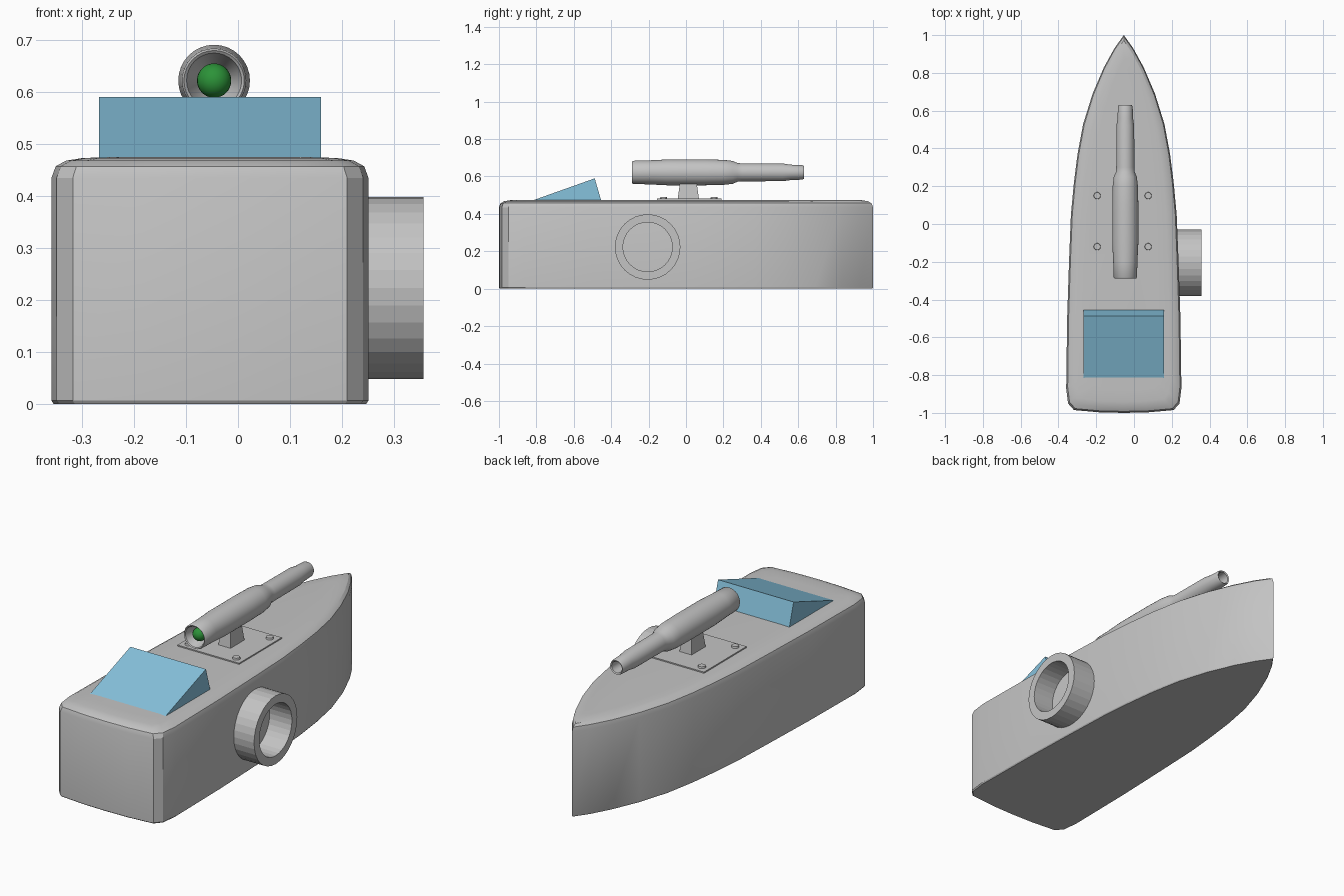
import bpy, bmesh, math
from mathutils import Matrix

if "Cube" in bpy.data.objects:
    bpy.data.objects.remove(bpy.data.objects["Cube"])

CX = -0.054   # hull centre line
GX, GZ = -0.046, 0.622   # gun axis


def material(name, rgb):
    m = bpy.data.materials.new(name)
    m.diffuse_color = (*rgb, 1)
    m.use_nodes = True
    m.node_tree.nodes["Principled BSDF"].inputs["Base Color"].default_value = m.diffuse_color
    return m


GREY = material("light grey", (0.55, 0.55, 0.55))
BLUE = material("glass blue", (0.24, 0.54, 0.72))
GREEN = material("green", (0.025, 0.29, 0.04))


def finish(name, bm, mat, smooth=None):
    bmesh.ops.recalc_face_normals(bm, faces=bm.faces)
    me = bpy.data.meshes.new(name)
    bm.to_mesh(me)
    bm.free()
    ob = bpy.data.objects.new(name, me)
    bpy.context.collection.objects.link(ob)
    me.materials.append(mat)
    if smooth:
        bpy.ops.object.select_all(action='DESELECT')
        ob.select_set(True)
        bpy.context.view_layer.objects.active = ob
        bpy.ops.object.shade_smooth_by_angle(angle=math.radians(smooth))
    return ob


def loft(name, rings, mat, smooth=None):
    """Skin equal-length closed rings and cap both ends."""
    bm = bmesh.new()
    vs = [[bm.verts.new(p) for p in r] for r in rings]
    n = len(vs[0])
    for a, b in zip(vs, vs[1:]):
        for i in range(n):
            j = (i + 1) % n
            bm.faces.new((a[i], a[j], b[j], b[i]))
    bm.faces.new(vs[0])
    bm.faces.new(vs[-1])
    return finish(name, bm, mat, smooth)


def lathe(name, profile, origin, axis, mat, sides=32, closed=False, smooth=None):
    """Turn (position, radius) pairs around the x or y axis."""
    bm = bmesh.new()
    pts = profile + profile[:1] if closed else profile
    vs = [bm.verts.new((0, r, t)) for t, r in pts]
    es = [bm.edges.new(e) for e in zip(vs, vs[1:])]
    bmesh.ops.spin(bm, geom=vs + es, cent=(0, 0, 0), axis=(0, 0, 1),
                   angle=2 * math.pi, steps=sides)
    bmesh.ops.remove_doubles(bm, verts=bm.verts, dist=1e-5)
    turn = Matrix.Rotation(math.pi / 2, 4, 'Y') if axis == 'X' else Matrix.Rotation(-math.pi / 2, 4, 'X')
    bmesh.ops.transform(bm, matrix=Matrix.Translation(origin) @ turn, verts=bm.verts)
    return finish(name, bm, mat, smooth)


def rect(x0, x1, y0, y1, z):
    return [(x0, y0, z), (x1, y0, z), (x1, y1, z), (x0, y1, z)]


# Hull: mirrored outline lofted upward, with a rounded deck edge
half = [(0.13, -0.997), (0.264, -0.985), (0.295, -0.95), (0.305, -0.87), (0.30, -0.5),
        (0.29, -0.2), (0.28, 0.05), (0.264, 0.22), (0.245, 0.37), (0.215, 0.53),
        (0.165, 0.69), (0.105, 0.83), (0.05, 0.93)]
outline = [(0, -1)] + half + [(0, 1)] + [(-x, y) for x, y in reversed(half)]
levels = [(0.004, 0), (0, 0.006), (0, 0.435), (0.008, 0.457), (0.028, 0.468), (0.06, 0.473), (0.12, 0.475)]
loft("hull", [[(CX + x * (1 - d / 0.305), y * (1 - d), z) for x, y in outline]
              for d, z in levels], GREY, 25)

# Windshield wedge
wedge = [(-0.82, 0.472), (-0.488, 0.59), (-0.45, 0.46), (-0.82, 0.46)]
loft("windshield", [[(x, y, z) for y, z in wedge] for x in (-0.268, 0.16)], BLUE)

# Round collar on the right side
lathe("side_collar", [(0.20, 0.175), (0.357, 0.175), (0.357, 0.132), (0.20, 0.132)],
      (0, -0.205, 0.223), 'X', GREY, closed=True)

# Gun mount: plate, bolts and pedestal
loft("mount_plate", [rect(-0.235, 0.115, -0.155, 0.19, z) for z in (0.465, 0.481)], GREY)
for i, bx in enumerate((-0.195, 0.075)):
    for j, by in enumerate((-0.12, 0.15)):
        bm = bmesh.new()
        bmesh.ops.create_cone(bm, cap_ends=True, segments=16, radius1=0.021, radius2=0.017,
                              depth=0.02, matrix=Matrix.Translation((bx, by, 0.48)))
        finish(f"mount_bolt_{i}{j}", bm, GREY)
loft("pedestal", [rect(GX - 0.035, GX + 0.035, -0.045, 0.07, 0.475),
                  rect(GX - 0.025, GX + 0.025, -0.03, 0.055, 0.58)], GREY)

# Gun: turned body with hollow muzzle and recessed rear
lathe("gun_barrel", [(-0.2, 0), (-0.21, 0.028), (-0.265, 0.048), (-0.284, 0.053), (-0.288, 0.058),
                     (-0.282, 0.062), (-0.2, 0.064), (-0.1, 0.069), (0.1, 0.069), (0.2, 0.067),
                     (0.25, 0.061), (0.275, 0.05), (0.3, 0.048), (0.52, 0.047), (0.56, 0.041),
                     (0.62, 0.039), (0.63, 0.035), (0.626, 0.029), (0.5, 0.026), (0.5, 0)],
      (GX, 0, GZ), 'Y', GREY, smooth=35)

# Green sight ball in the rear recess
bm = bmesh.new()
bmesh.ops.create_uvsphere(bm, u_segments=24, v_segments=16, radius=0.033,
                          matrix=Matrix.Translation((GX, -0.245, GZ)))
finish("sight_ball", bm, GREEN, 40)
